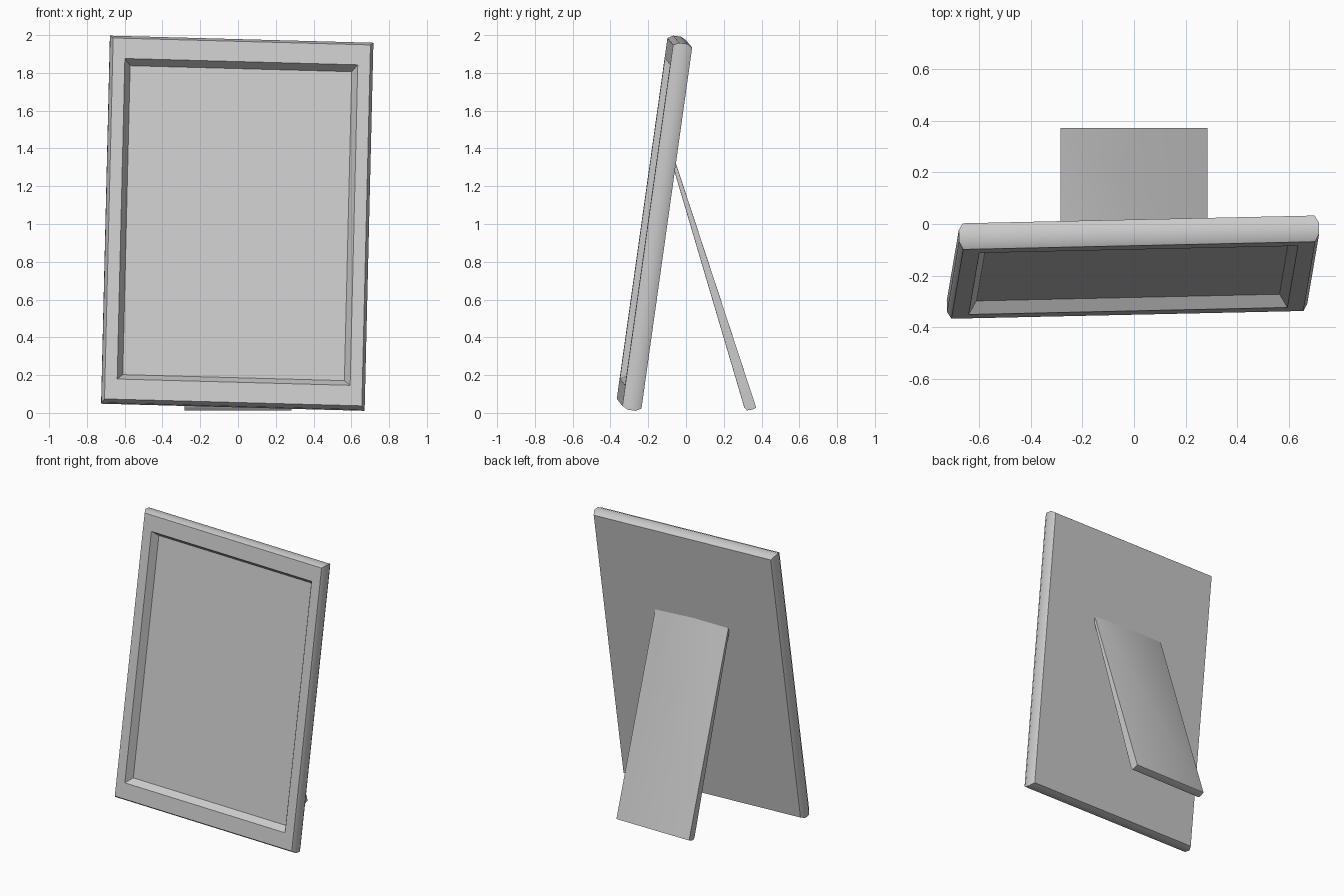
import bpy, bmesh
from mathutils import Matrix, Vector

if "Cube" in bpy.data.objects:
    bpy.data.objects.remove(bpy.data.objects["Cube"])


def finish(name, bm, matrix=None):
    if matrix:
        bm.transform(matrix)
    bmesh.ops.recalc_face_normals(bm, faces=bm.faces[:])
    mesh = bpy.data.meshes.new(name)
    bm.to_mesh(mesh)
    bm.free()
    obj = bpy.data.objects.new(name, mesh)
    bpy.context.collection.objects.link(obj)
    bpy.context.view_layer.objects.active = obj
    obj.select_set(True)
    bpy.ops.object.shade_smooth_by_angle(angle=0.55)
    obj.select_set(False)
    return obj


def rect_ring(bm, half_w, half_h, depth):
    return [bm.verts.new((sx * half_w, sy * half_h, depth))
            for sx, sy in ((-1, -1), (1, -1), (1, 1), (-1, 1))]


def bridge(bm, a, b):
    n = len(a)
    for i in range(n):
        j = (i + 1) % n
        bm.faces.new((a[i], a[j], b[j], b[i]))


# Leaning, slightly turned placement of the frame
across = Vector((1, 0.022, -0.027)).normalized()
up = Vector((0.023, 0.139, 0.99))
up = (up - across * up.dot(across)).normalized()
front = across.cross(up)
place = Matrix.Translation((-0.004, -0.167, 1.004)) @ \
    Matrix((across, up, front)).transposed().to_4x4()

# Frame: nested rectangles from the back, round the edge, to the recess
W, H, T = 0.6975, 0.981, 0.051
sections = [
    (W - 0.016, H - 0.016, -T),
    (W, H, -0.022),
    (W, H, 0.022),
    (W - 0.016, H - 0.016, T),
    (0.617, 0.857, T),
    (0.587, 0.826, T - 0.048),
]
bm = bmesh.new()
rings = [rect_ring(bm, *s) for s in sections]
for a, b in zip(rings, rings[1:]):
    bridge(bm, a, b)
bm.faces.new(rings[0])
finish("picture_frame", bm, place)

# Picture panel closing the recess
bm = bmesh.new()
bm.faces.new(rect_ring(bm, 0.587, 0.826, T - 0.048))
finish("picture_panel", bm, place)

# Support leg: a wedge profile (y, z) extruded across x
profile = [(-0.066, 1.36), (-0.078, 1.335), (0.308, 0.03), (0.322, 0.013),
           (0.35, 0.017), (0.371, 0.027), (0.366, 0.045)]
bm = bmesh.new()
inset = 0.006
sides = []
for x in (-0.284, 0.284):
    sides.append([bm.verts.new((x, y, z)) for y, z in profile])
bridge(bm, *sides)
for s in sides:
    bm.faces.new(s)
# small chamfer along the long back edges
bm.edges.ensure_lookup_table()
long_edges = [e for e in bm.edges
              if abs(e.verts[0].co.x - e.verts[1].co.x) < 1e-5 and e.calc_length() > 1]
bmesh.ops.bevel(bm, geom=long_edges, offset=inset, segments=1,
                affect='EDGES', clamp_overlap=True)
finish("support_leg", bm)
